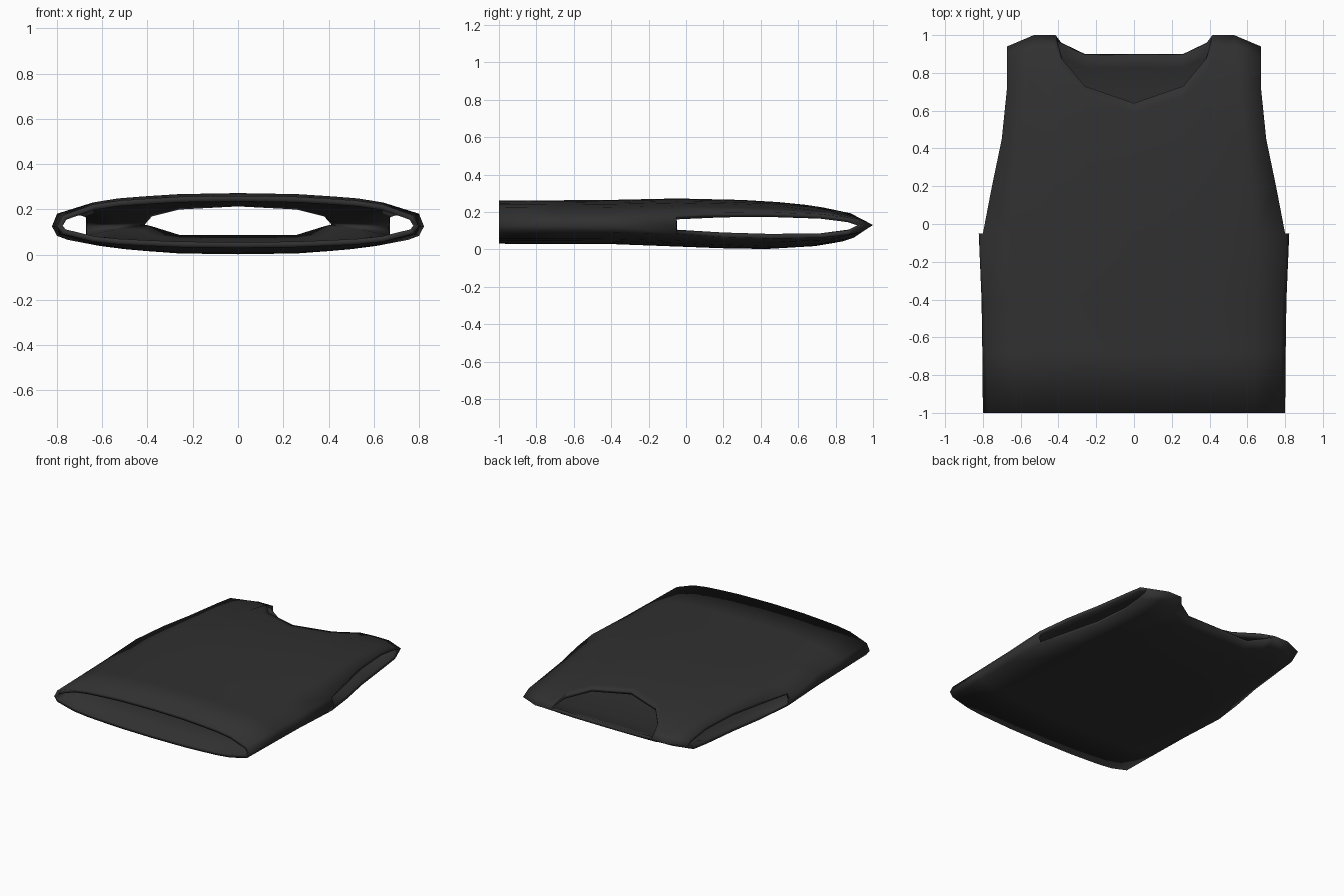
import bpy, bmesh

if "Cube" in bpy.data.objects:
    bpy.data.objects.remove(bpy.data.objects["Cube"])

def interp(table, t):
    """Piecewise linear lookup in [(key, value), ...]."""
    if t <= table[0][0]:
        return table[0][1]
    for (a, va), (b, vb) in zip(table, table[1:]):
        if t <= b:
            return va + (vb - va) * (t - a) / (b - a)
    return table[-1][1]

# centre-line side profile of the front (upper) and back (lower) panels
FRONT_Z = [(-1, .26), (-.3, .265), (-.05, .272), (.4, .262), (.7, .232), (.88, .197), (1, .13)]
BACK_Z = [(-1, .03), (-.3, .028), (.05, .01), (.4, 0), (.7, .018), (.88, .05), (1, .13)]
MID = .125

# columns run from the centre to the armhole edge; x at hem and at shoulder
HEM_X = [0, .26, .42, .53, .64, .775]
TOP_X = [0, .26, .385, .415, .53, .67]
FRONT_TOP = [.64, .73, .88, 1.0, 1.0, .94]     # front neckline and shoulder
BACK_TOP = [.90, .90, .96, 1.0, 1.0, .94]      # back neckline and shoulder
DROP = [1, .97, .90, .84, .72, .36]            # cross-section roundness
EDGE_X = [(-1, .775), (-.45, .785), (-.05, .80), (.2, .752), (.45, .70), (.72, .672), (.94, .672)]
EDGE_DROP = [(-1, .36), (-.05, .38), (.2, .50), (.45, .55), (.72, .62), (.88, .6)]
LOW_ROWS = [-1, -.68, -.4, -.05]
HIGH_ROWS = [.25, .505, .78, .93, 1]
SEAM_X = [(-1, .80), (-.45, .805), (-.05, .822)]

bm = bmesh.new()

def panel(profile, tops, flip):
    grid = []
    rows = [(y, 0) for y in LOW_ROWS] + [(None, f) for f in HIGH_ROWS]
    for low_y, f in rows:
        line = []
        for j in range(6):
            y = low_y if low_y is not None else -.05 + f * (tops[j] + .05)
            if j == 5:
                x, drop = interp(EDGE_X, y), interp(EDGE_DROP, y)
            else:
                x, drop = HEM_X[j] + (TOP_X[j] - HEM_X[j]) * f, DROP[j]
                if f > .5:                      # flatter over the shoulder
                    drop += (1 - drop) * (f - .5) * .8
            if f == 1 and j >= 3:               # shoulder seam joins both panels
                z = .13
            else:
                z = MID + (interp(profile, y) - MID) * drop
            line.append(bm.verts.new((x, y, z)))
        if low_y is not None:                   # side seam below the armhole
            line.append(bm.verts.new((interp(SEAM_X, low_y), low_y, MID)))
        grid.append(line)
    for a, b in zip(grid, grid[1:]):
        for j in range(min(len(a), len(b)) - 1):
            quad = [a[j], a[j + 1], b[j + 1], b[j]]
            bm.faces.new(quad[::-1] if flip else quad)

panel(FRONT_Z, FRONT_TOP, False)
panel(BACK_Z, BACK_TOP, True)
bmesh.ops.remove_doubles(bm, verts=bm.verts, dist=.0005)

mesh = bpy.data.meshes.new("vest")
bm.to_mesh(mesh)
bm.free()
vest = bpy.data.objects.new("vest", mesh)
bpy.context.collection.objects.link(vest)

# dark cloth
cloth = bpy.data.materials.new("charcoal cloth")
cloth.diffuse_color = (.03, .03, .03, 1)
cloth.use_nodes = True
cloth.node_tree.nodes["Principled BSDF"].inputs["Base Color"].default_value = cloth.diffuse_color
mesh.materials.append(cloth)
for p in mesh.polygons:
    p.use_smooth = True

# other half, then cloth thickness
mirror = vest.modifiers.new("mirror", 'MIRROR')
mirror.use_clip = True
mirror.merge_threshold = .001
solid = vest.modifiers.new("thickness", 'SOLIDIFY')
solid.thickness = .025
solid.offset = -1
